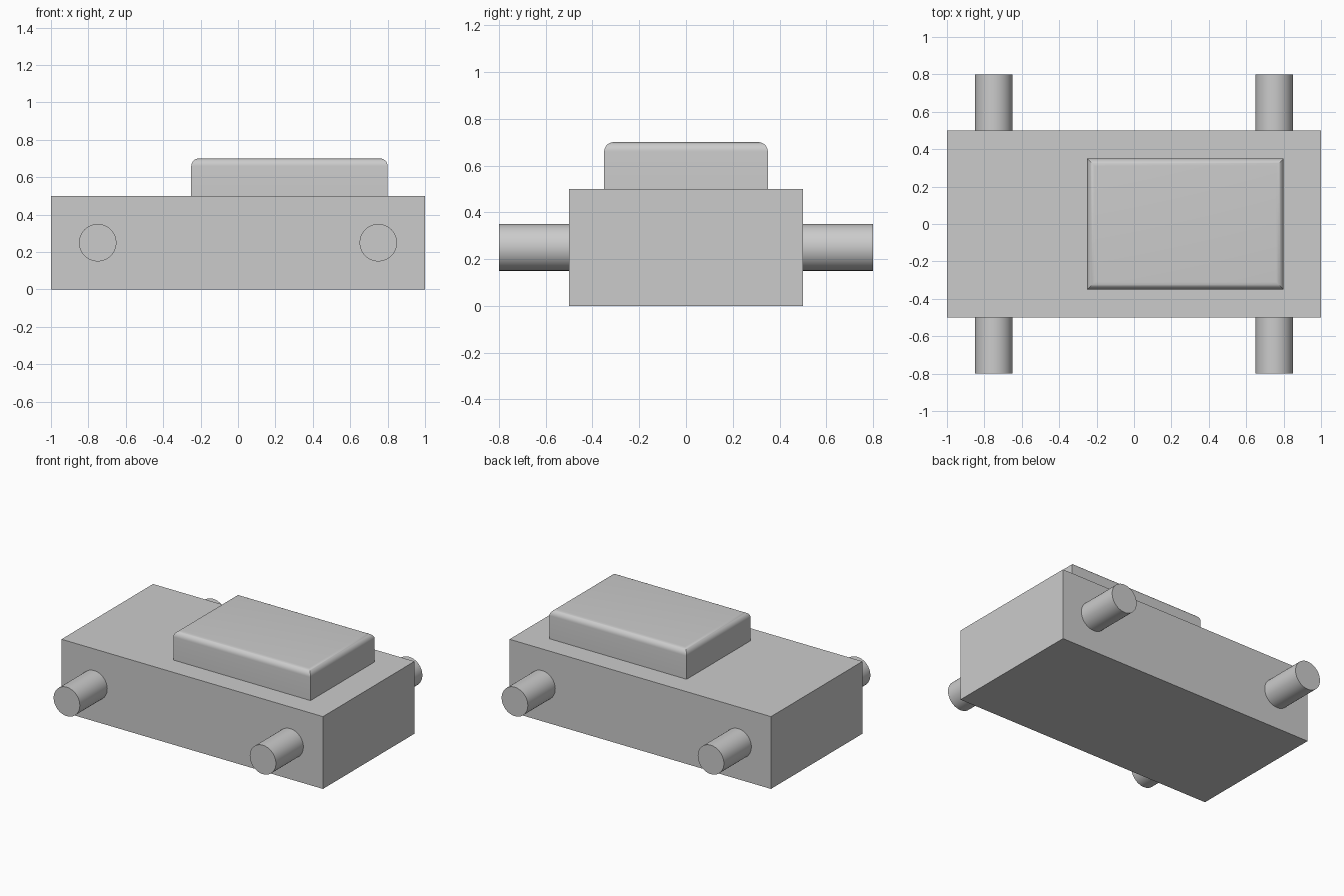
import bpy, bmesh, math
from mathutils import Matrix, Vector

default = bpy.data.objects.get("Cube")
if default:
    bpy.data.objects.remove(default)

grey = bpy.data.materials.new("light_grey")
grey.use_nodes = True
colour = (0.6, 0.6, 0.6, 1)
grey.diffuse_color = colour
grey.node_tree.nodes["Principled BSDF"].inputs["Base Color"].default_value = colour


def finish(name, bm):
    mesh = bpy.data.meshes.new(name)
    bmesh.ops.recalc_face_normals(bm, faces=bm.faces)
    bm.to_mesh(mesh)
    bm.free()
    mesh.materials.append(grey)
    ob = bpy.data.objects.new(name, mesh)
    bpy.context.collection.objects.link(ob)
    bpy.ops.object.select_all(action='DESELECT')
    ob.select_set(True)
    bpy.context.view_layer.objects.active = ob
    bpy.ops.object.shade_smooth_by_angle(angle=math.radians(30))
    return ob


def box(name, low, high, top_round=0):
    low, high = Vector(low), Vector(high)
    bm = bmesh.new()
    bmesh.ops.create_cube(bm, size=1, matrix=Matrix.Translation((low + high) / 2)
                          @ Matrix.Diagonal((high - low).to_4d()))
    if top_round:
        # Round only the rim of the top face
        rim = [e for e in bm.edges if all(v.co.z > high.z - 0.001 for v in e.verts)]
        bmesh.ops.bevel(bm, geom=rim, offset=top_round, segments=8,
                        profile=0.5, affect='EDGES')
    return finish(name, bm)


def peg(name, x, side):
    bm = bmesh.new()
    # Start just inside the body so the joint is closed
    bmesh.ops.create_cone(bm, cap_ends=True, segments=64, radius1=0.1, radius2=0.1,
                          depth=0.31, matrix=Matrix.Translation((x, side * 0.645, 0.25))
                          @ Matrix.Rotation(math.pi / 2, 4, 'X'))
    return finish(name, bm)


# Body and raised cabin
box("body", (-1, -0.5, 0), (1, 0.5, 0.5))
box("cabin", (-0.25, -0.35, 0.5), (0.8, 0.35, 0.7), top_round=0.04)

# Four axle stubs
for x, end in ((-0.75, "right"), (0.75, "left")):
    for side, face in ((-1, "front"), (1, "back")):
        peg(f"axle_{face}_{end}", x, side)
